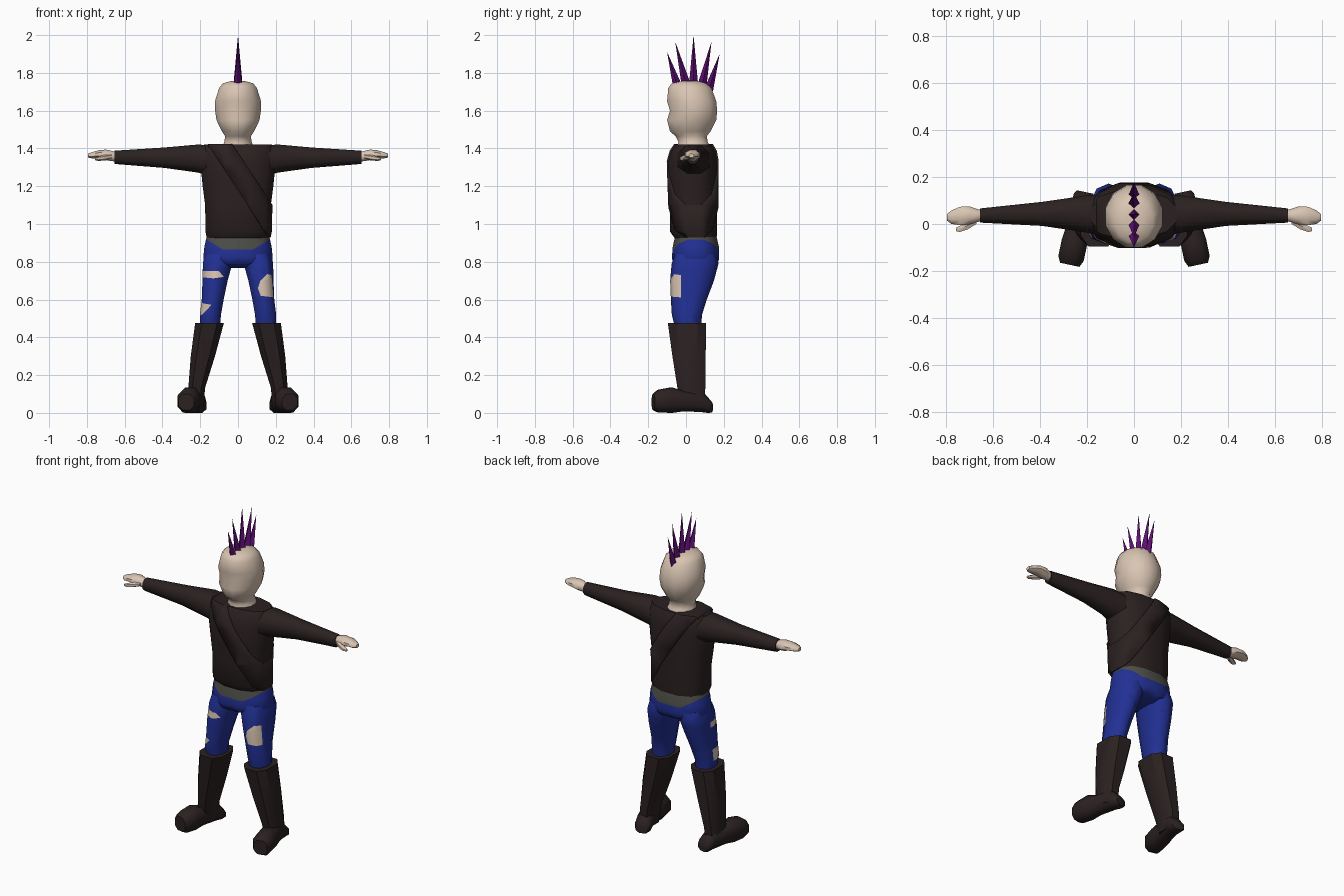
import bpy, bmesh, math
from mathutils import Vector, Matrix

if "Cube" in bpy.data.objects:
    bpy.data.objects.remove(bpy.data.objects["Cube"])


def material(name, rgb):
    m = bpy.data.materials.new(name)
    m.diffuse_color = (*rgb, 1)
    m.use_nodes = True
    m.node_tree.nodes["Principled BSDF"].inputs["Base Color"].default_value = m.diffuse_color
    return m


LEATHER = material("dark leather", (0.024, 0.015, 0.015))
DENIM = material("blue denim", (0.016, 0.03, 0.30))
SKIN = material("pale skin", (0.70, 0.56, 0.45))
HAIR = material("purple hair", (0.11, 0.004, 0.17))
GREY = material("grey shirt", (0.075, 0.075, 0.065))


def loft(rings, n, axis="z", power=1.0, grow=0.0):
    """Skin rounded rings: (position, a_min, a_max, b_min, b_max) along an axis."""
    bm = bmesh.new()
    unit = []
    for i in range(n):
        t = 2 * math.pi * (i + 0.5) / n
        unit.append([math.copysign(abs(f(t)) ** power, f(t)) for f in (math.cos, math.sin)])
    ma, mb = (max(u[k] for u in unit) for k in (0, 1))
    loops = []
    for p, a0, a1, b0, b1 in rings:
        loop = []
        for ua, ub in unit:
            a = (a0 + a1) / 2 + ua / ma * ((a1 - a0) / 2 + grow)
            b = (b0 + b1) / 2 + ub / mb * ((b1 - b0) / 2 + grow)
            co = {"z": (a, b, p), "x": (p, a, b), "y": (a, p, b)}[axis]
            loop.append(bm.verts.new(co))
        loops.append(loop)
    for l0, l1 in zip(loops, loops[1:]):
        for i in range(n):
            j = (i + 1) % n
            bm.faces.new((l0[i], l0[j], l1[j], l1[i]))
    bm.faces.new(loops[0])
    bm.faces.new(loops[-1])
    return bm


def cut(bm, co, normal, **kw):
    geom = bm.verts[:] + bm.edges[:] + bm.faces[:]
    bmesh.ops.bisect_plane(bm, geom=geom, plane_co=co, plane_no=normal, **kw)


def finish(name, bm, mats, side=1, angle=50):
    if side < 0:
        bm.transform(Matrix.Scale(-1, 4, (1, 0, 0)))
    bmesh.ops.recalc_face_normals(bm, faces=bm.faces)
    me = bpy.data.meshes.new(name)
    bm.to_mesh(me)
    bm.free()
    for m in mats:
        me.materials.append(m)
    ob = bpy.data.objects.new(name, me)
    bpy.context.collection.objects.link(ob)
    bpy.ops.object.select_all(action="DESELECT")
    ob.select_set(True)
    bpy.context.view_layer.objects.active = ob
    bpy.ops.object.shade_smooth_by_angle(angle=math.radians(angle))
    return ob


def paint_patch(bm, poly, y_limit):
    """Cut a convex x-z outline into the mesh and give its front faces slot 1."""
    edges = list(zip(poly, poly[1:] + poly[:1]))
    planes = [(Vector((x0, 0, z0)), Vector((z1 - z0, 0, x0 - x1)).normalized())
              for (x0, z0), (x1, z1) in edges]
    mid = Vector((sum(p[0] for p in poly), 0, sum(p[1] for p in poly))) / len(poly)
    for co, no in planes:
        cut(bm, co, no)
    cut(bm, (0, y_limit, 0), (0, 1, 0))
    for f in bm.faces:
        c = f.calc_center_median()
        if c.y < y_limit and all((c - co).dot(no) * (mid - co).dot(no) > 0 for co, no in planes):
            f.material_index = 1


# Head and neck
head = [(1.405, -.085, .085, -.05, .13), (1.435, -.072, .072, -.04, .115),
        (1.465, -.068, .068, -.055, .11), (1.49, -.085, .085, -.085, .13),
        (1.55, -.114, .114, -.1, .16), (1.6, -.121, .121, -.085, .165),
        (1.65, -.122, .122, -.1, .16), (1.72, -.1, .1, -.094, .135),
        (1.745, -.08, .08, -.075, .105), (1.757, -.035, .035, -.02, .06)]
finish("head", loft(head, 12), [SKIN])

# Hair spikes: base y, base z, tip y, tip z
for by, bz, ty, tz in [(-.045, 1.73, -.1, 1.91), (0, 1.74, -.057, 1.965), (.04, 1.74, .04, 2.0),
                       (.085, 1.735, .135, 1.965), (.12, 1.71, .178, 1.9)]:
    bm = bmesh.new()
    d = Vector((0, ty - by, tz - bz))
    bmesh.ops.create_cone(bm, cap_ends=True, segments=4, radius1=.024, radius2=0, depth=d.length)
    bm.transform(Matrix.Translation((0, (by + ty) / 2, (bz + tz) / 2))
                 @ d.to_track_quat("Z", "Y").to_matrix().to_4x4())
    finish("hair_spike", bm, [HAIR], angle=20)

# Jacket body
torso = [(.925, -.165, .165, -.06, .162), (.96, -.172, .172, -.085, .165),
         (1.1, -.174, .174, -.086, .165), (1.2, -.187, .187, -.09, .165),
         (1.33, -.2, .2, -.094, .165), (1.385, -.2, .2, -.078, .155),
         (1.42, -.18, .18, -.055, .135)]
finish("jacket_body", loft(torso, 12, power=.85), [LEATHER])

# Diagonal jacket band, wrapping the front and back
bm = loft([(r[0] + .003, *r[1:]) for r in torso], 12, power=.85, grow=.008)
slant = Vector((.835, 0, .55))
cut(bm, (0, 0, 1.18), slant, clear_inner=True)
cut(bm, (.13, 0, 1.18), slant, clear_outer=True)
band = finish("jacket_band", bm, [LEATHER])
band.modifiers.new("thickness", "SOLIDIFY").thickness = .012

# Hips with the shirt hem showing above a dipped waistband
hips = [(.768, -.06, .06, -.03, .13), (.79, -.17, .17, -.065, .168), (.82, -.184, .184, -.075, .176),
        (.88, -.178, .178, -.07, .174), (.95, -.162, .162, -.055, .158)]
bm = loft(hips, 12, power=.85)
cut(bm, (0, 0, .865), (0, 0, 1))
for s in (1, -1):
    cut(bm, (.08 * s, 0, .865), Vector((-.6 * s, 0, 1)).normalized())
for f in bm.faces:
    c = f.calc_center_median()
    f.material_index = int(c.z > .865 + max(0, (abs(c.x) - .08) * .6))
finish("hips", bm, [DENIM, GREY])

sleeve = [(.14, -.05, .125, 1.25, 1.415), (.21, -.035, .12, 1.272, 1.421),
          (.39, -.008, .094, 1.297, 1.405), (.655, .006, .066, 1.318, 1.388)]
hand = [(.63, .018, .055, 1.332, 1.378), (.66, .01, .062, 1.332, 1.385),
        (.7, -.002, .075, 1.338, 1.394), (.74, -.005, .073, 1.348, 1.39),
        (.775, 0, .058, 1.348, 1.38), (.795, .015, .042, 1.352, 1.372)]
thumb = [(.67, .0, .03, 1.345, 1.37), (.705, -.022, .012, 1.336, 1.366),
         (.74, -.034, -.008, 1.334, 1.358), (.757, -.03, -.016, 1.338, 1.35)]
trouser = [(.46, .095, .2, -.06, .08), (.52, .09, .202, -.075, .085),
           (.6, .076, .192, -.08, .11), (.7, .055, .188, -.084, .148),
           (.79, .03, .186, -.076, .172), (.84, .02, .176, -.06, .16)]
shaft = [(.03, .18, .268, -.02, .1), (.13, .175, .263, -.045, .102), (.3, .122, .25, -.072, .104),
         (.475, .075, .227, -.096, .107)]
foot = [(-.218, -.042, .042, .015, .1), (-.19, -.055, .055, .003, .122),
        (-.12, -.055, .055, .0, .135), (-.06, -.048, .048, .008, .115),
        (.04, -.045, .045, .005, .12), (.08, -.046, .046, .0, .075), (.098, -.036, .036, .004, .055)]

for side, tag in ((1, "left"), (-1, "right")):
    # Arms
    finish(tag + "_sleeve", loft(sleeve, 8, "x", .9), [LEATHER], side)
    finish(tag + "_hand", loft(hand, 8, "x"), [SKIN], side)
    finish(tag + "_thumb", loft(thumb, 6, "x"), [SKIN], side)

    # Trouser legs with torn holes
    bm = loft(trouser, 10, power=.9)
    if side > 0:
        paint_patch(bm, [(.12, .62), (.2, .61), (.2, .725), (.155, .735), (.118, .7), (.105, .66)], -.027)
    else:
        paint_patch(bm, [(.075, .72), (.13, .712), (.21, .72), (.21, .752), (.1, .75)], .03)
        paint_patch(bm, [(.14, .572), (.21, .585), (.21, .51), (.19, .52)], .02)
    finish(tag + "_trouser_leg", bm, [DENIM, SKIN], side)

    # Boots, toes turned outward
    finish(tag + "_boot_shaft", loft(shaft, 8, power=.7), [LEATHER], side, 35)
    bm = loft(foot, 8, "y", .85)
    bm.transform(Matrix.Translation((.228, .04, 0)) @ Matrix.Rotation(math.radians(12), 4, "Z"))
    finish(tag + "_boot_foot", bm, [LEATHER], side)
